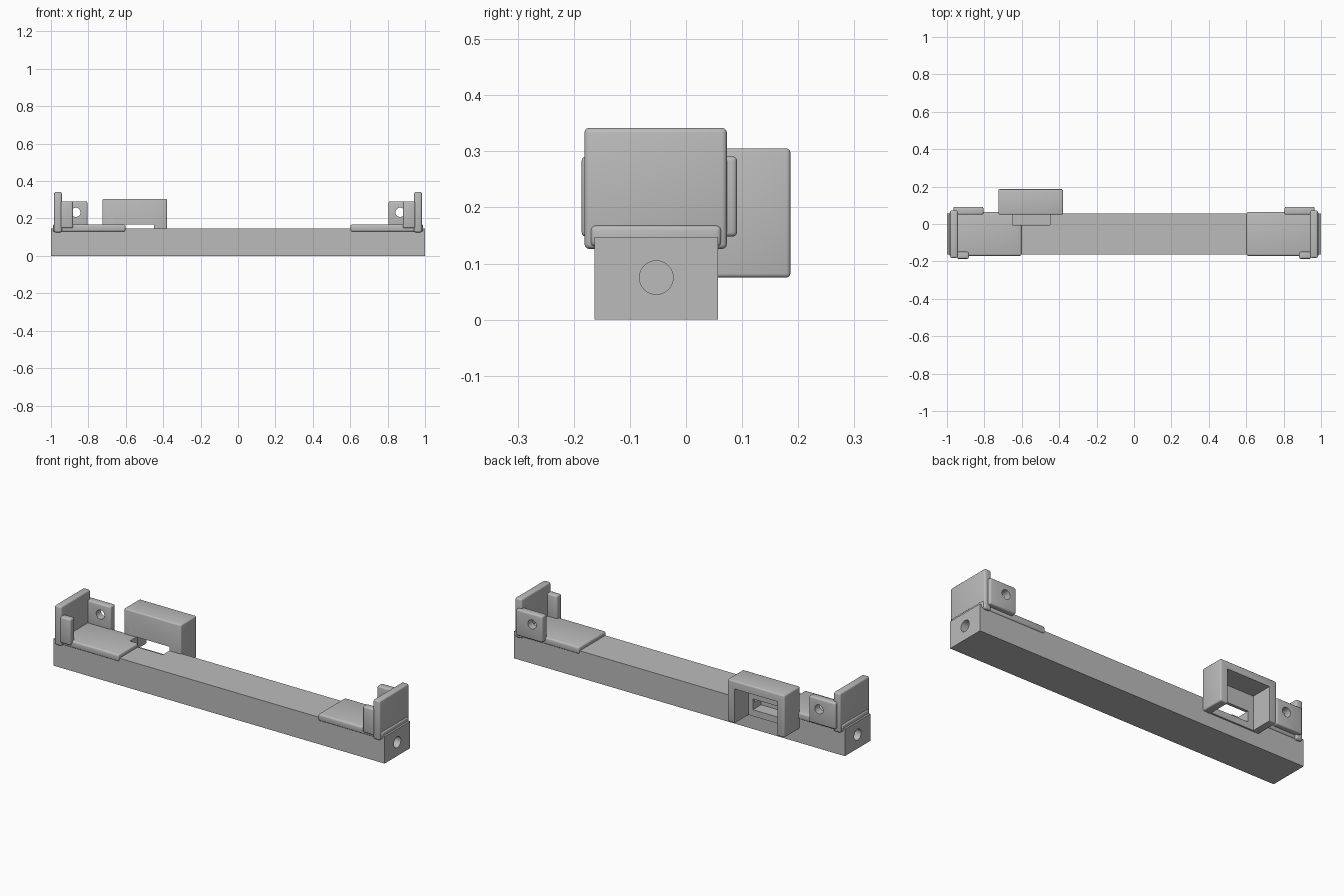
import bpy
from math import pi, radians

default_cube = bpy.data.objects.get("Cube")
if default_cube:
    bpy.data.objects.remove(default_cube, do_unlink=True)

# Single grey material
grey = bpy.data.materials.new("plain_grey")
grey.use_nodes = True
grey.diffuse_color = (0.5, 0.5, 0.5, 1)
grey.node_tree.nodes["Principled BSDF"].inputs["Base Color"].default_value = (0.5, 0.5, 0.5, 1)


def activate(obj):
    bpy.ops.object.select_all(action='DESELECT')
    obj.select_set(True)
    bpy.context.view_layer.objects.active = obj


def box(name, xs, ys, zs, bevel=0):
    """Box between the given limits, with optionally rounded edges."""
    limits = (xs, ys, zs)
    bpy.ops.mesh.primitive_cube_add(size=1, location=[sum(l) / 2 for l in limits])
    obj = bpy.context.object
    obj.name = name
    obj.scale = [abs(l[1] - l[0]) for l in limits]
    bpy.ops.object.transform_apply(location=False, rotation=False, scale=True)
    obj.data.materials.append(grey)
    if bevel:
        mod = obj.modifiers.new("rounded_edges", 'BEVEL')
        mod.width = bevel
        mod.segments = 3
        bpy.ops.object.modifier_apply(modifier=mod.name)
        bpy.ops.object.shade_smooth_by_angle(angle=radians(35))
    return obj


def drill(radius, depth, location, axis):
    rotation = (0, pi / 2, 0) if axis == 'X' else (pi / 2, 0, 0)
    bpy.ops.mesh.primitive_cylinder_add(vertices=32, radius=radius, depth=depth,
                                        location=location, rotation=rotation)
    obj = bpy.context.object
    obj.data.materials.append(grey)
    return obj


def cut(target, cutter):
    """Subtract the cutter, then discard it."""
    cutter.hide_render = True
    activate(target)
    mod = target.modifiers.new("cut", 'BOOLEAN')
    mod.operation = 'DIFFERENCE'
    mod.solver = 'EXACT'
    mod.object = cutter
    bpy.ops.object.modifier_apply(modifier=mod.name)
    bpy.data.objects.remove(cutter, do_unlink=True)
    bpy.ops.object.shade_smooth_by_angle(angle=radians(35))


def slot():
    return box("slot_cutter", (-0.65, -0.45), (-0.005, 0.1), (0.11, 0.169))


# Long beam with a blind hole in each end
beam = box("beam", (-1, 1), (-0.163, 0.057), (0, 0.147))
for side in (-1, 1):
    cut(beam, drill(0.03, 0.2, (side, -0.053, 0.075), 'X'))
cut(beam, slot())

# End brackets: floor plate, upright, drilled back tab and narrow front tab
for side, label in ((-1, "right"), (1, "left")):
    def span(a, b):
        return sorted((side * a, side * b))

    floor = box(label + "_floor_plate", span(0.602, 0.99), (-0.17, 0.063),
                (0.13, 0.168), 0.009)
    if side < 0:
        cut(floor, slot())
    box(label + "_upright", span(0.942, 0.983), (-0.181, 0.073), (0.126, 0.342), 0.009)
    tab = box(label + "_back_tab", span(0.805, 0.965), (0.05, 0.091), (0.148, 0.291), 0.008)
    cut(tab, drill(0.025, 0.2, (side * 0.867, 0.07, 0.233), 'Y'))
    box(label + "_front_tab", span(0.883, 0.947), (-0.186, -0.148), (0.148, 0.291), 0.008)

# Rear housing, open at the back and bottom, with a slot through its front wall
housing = box("rear_housing", (-0.725, -0.38), (0.05, 0.186), (0.075, 0.305), 0.007)
cut(housing, box("cavity_cutter", (-0.682, -0.423), (0.066, 0.3), (0, 0.262)))
cut(housing, slot())
